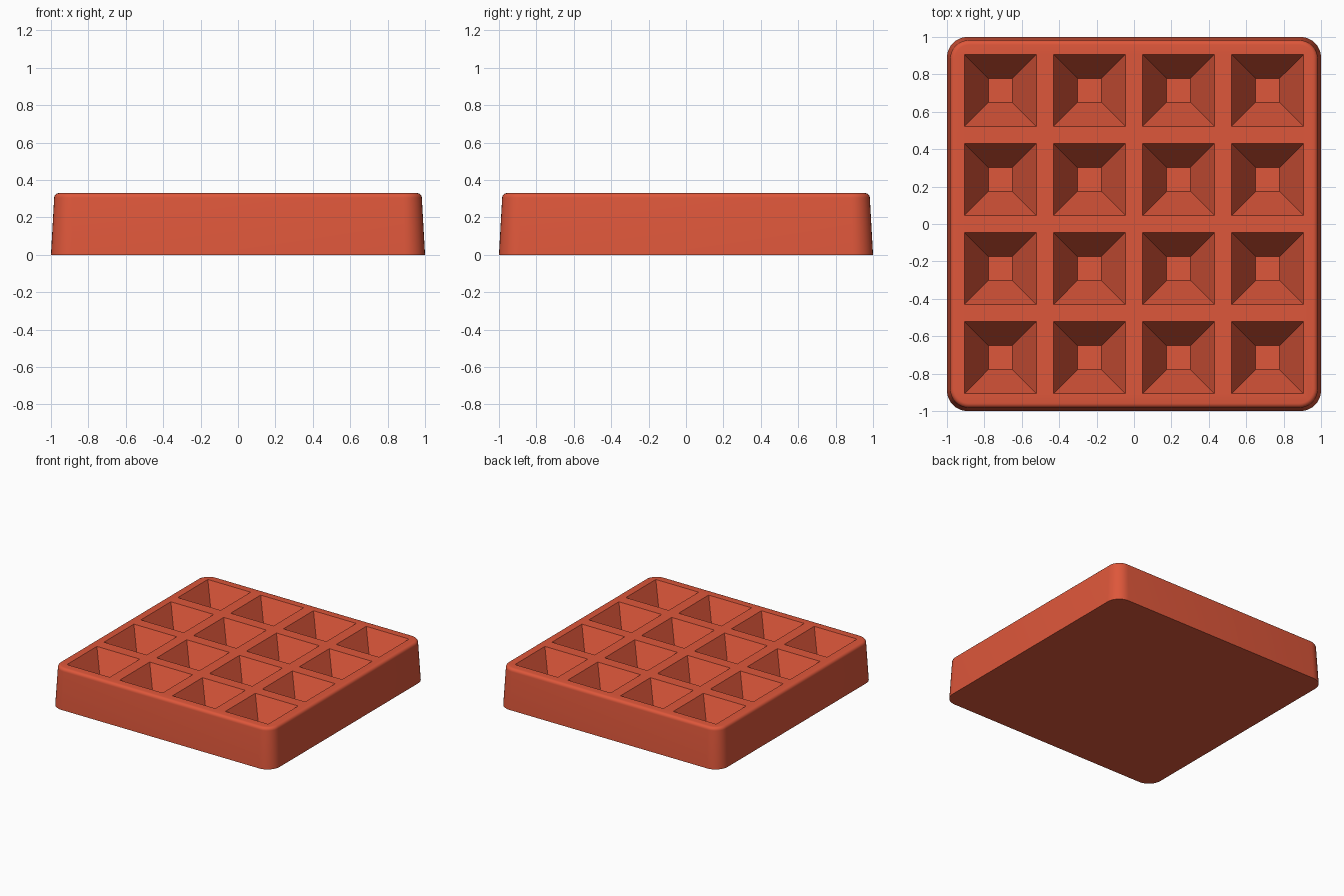
import bpy, bmesh, math
from mathutils import Matrix

if "Cube" in bpy.data.objects:
    bpy.data.objects.remove(bpy.data.objects["Cube"], do_unlink=True)

HEIGHT, FLOOR = 0.33, 0.065
PITCH, RIM, BASE = 0.476, 0.193, 0.065
COLOUR = (0.73, 0.095, 0.043, 1)

red = bpy.data.materials.new("brick red")
red.diffuse_color = COLOUR
red.use_nodes = True
red.node_tree.nodes["Principled BSDF"].inputs["Base Color"].default_value = COLOUR


def make_object(name, bm):
    bmesh.ops.recalc_face_normals(bm, faces=bm.faces)
    mesh = bpy.data.meshes.new(name)
    bm.to_mesh(mesh)
    bm.free()
    mesh.materials.append(red)
    obj = bpy.data.objects.new(name, mesh)
    bpy.context.collection.objects.link(obj)
    return obj


def rounded_square(bm, half, radius, z, steps=8):
    ring = []
    for corner in range(4):
        mid = math.pi / 4 + corner * math.pi / 2
        cx = math.copysign(half - radius, math.cos(mid))
        cy = math.copysign(half - radius, math.sin(mid))
        for i in range(steps + 1):
            a = (corner + i / steps) * math.pi / 2
            ring.append(bm.verts.new((cx + radius * math.cos(a),
                                      cy + radius * math.sin(a), z)))
    return ring


# Tray body: tapered rounded block with a soft top edge
bm = bmesh.new()
edge = 0.025
levels = [(1.0, 0.11, 0)]
for i in range(6):
    a = i / 5 * math.pi / 2
    inset = edge * (1 - math.cos(a))
    levels.append((0.983 - inset, 0.1 - inset, HEIGHT - edge * (1 - math.sin(a))))
rings = [rounded_square(bm, *level) for level in levels]
for low, high in zip(rings, rings[1:]):
    for i in range(len(low)):
        j = (i + 1) % len(low)
        bm.faces.new((low[i], low[j], high[j], high[i]))
bm.faces.new(rings[0][::-1])
bm.faces.new(rings[-1])
tray = make_object("waffle_tray", bm)

# Cutter: four by four grid of upside-down truncated pyramids
bm = bmesh.new()
extra = 0.04
depth = HEIGHT - FLOOR
top_half = RIM + extra * (RIM - BASE) / depth
for ix in range(4):
    for iy in range(4):
        place = Matrix.Translation(((ix - 1.5) * PITCH, (iy - 1.5) * PITCH,
                                    FLOOR + (depth + extra) / 2))
        bmesh.ops.create_cone(bm, cap_ends=True, segments=4,
                              radius1=BASE * math.sqrt(2),
                              radius2=top_half * math.sqrt(2),
                              depth=depth + extra,
                              matrix=place @ Matrix.Rotation(math.pi / 4, 4, "Z"))
cutter = make_object("pit_cutter", bm)
cutter.hide_render = True

# Cut the pits, then drop the cutter
cut = tray.modifiers.new("pits", "BOOLEAN")
cut.operation = "DIFFERENCE"
cut.solver = "EXACT"
cut.object = cutter
bpy.ops.object.select_all(action="DESELECT")
tray.select_set(True)
bpy.context.view_layer.objects.active = tray
bpy.ops.object.modifier_apply(modifier=cut.name)
bpy.data.objects.remove(cutter, do_unlink=True)
bpy.ops.object.shade_smooth_by_angle(angle=math.radians(30))
